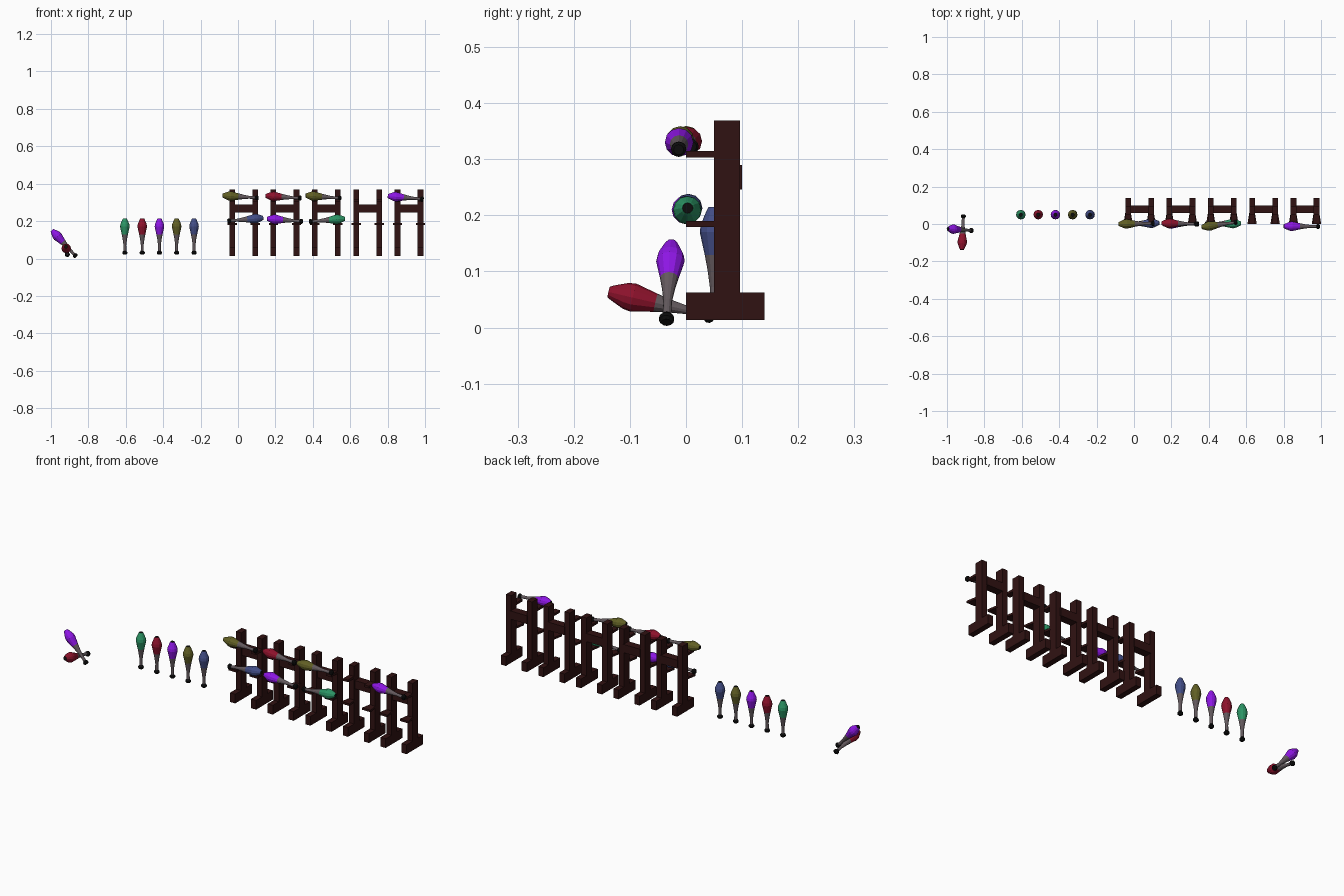
import bpy, bmesh, math
from mathutils import Vector

if "Cube" in bpy.data.objects:
    bpy.data.objects.remove(bpy.data.objects["Cube"])


def mat(name, rgb):
    m = bpy.data.materials.new(name)
    m.diffuse_color = (*rgb, 1)
    m.use_nodes = True
    m.node_tree.nodes["Principled BSDF"].inputs["Base Color"].default_value = m.diffuse_color
    return m


WOOD = mat("dark wood", (0.03, 0.006, 0.006))
GREY = mat("handle grey", (0.125, 0.1, 0.11))
BLACK = mat("black", (0.004, 0.004, 0.004))
PURPLE = mat("purple", (0.27, 0.008, 0.78))
RED = mat("red", (0.27, 0.006, 0.025))
GREEN = mat("green", (0.025, 0.3, 0.13))
OLIVE = mat("olive", (0.12, 0.115, 0.018))
BLUE = mat("blue", (0.055, 0.075, 0.24))


def finish(bm, name, mats):
    bmesh.ops.recalc_face_normals(bm, faces=bm.faces[:])
    me = bpy.data.meshes.new(name)
    bm.to_mesh(me)
    bm.free()
    for m in mats:
        me.materials.append(m)
    ob = bpy.data.objects.new(name, me)
    bpy.context.collection.objects.link(ob)
    return ob


def box(bm, x0, x1, y0, y1, z0, z1, flare=0):
    """Box whose front (y0) end can be wider by flare on both sides."""
    plan = [(x0 - flare, y0), (x1 + flare, y0), (x1, y1), (x0, y1)]
    lo = [bm.verts.new((x, y, z0)) for x, y in plan]
    hi = [bm.verts.new((x, y, z1)) for x, y in plan]
    bm.faces.new(lo[::-1])
    bm.faces.new(hi)
    for i in range(4):
        j = (i + 1) % 4
        bm.faces.new((lo[i], lo[j], hi[j], hi[i]))


# Club profile: radius, height, material of the band above (0 black, 1 grey, 2 colour)
PROFILE = [(.009, 0, 0), (.0135, .005, 0), (.0135, .012, 0), (.008, .019, 1),
           (.0075, .05, 1), (.0115, .08, 1), (.0165, .107, 2), (.0255, .148, 2),
           (.0235, .162, 2), (.013, .187, 2), (.0095, .193, 0)]
SIDES = 12


def club(name, colour, knob, tip):
    """Lathed juggling club running from the knob end towards the tip."""
    knob, tip = Vector(knob), Vector(tip)
    rot = (tip - knob).to_track_quat('Z', 'Y')
    bm = bmesh.new()
    rings = []
    for r, z, _ in PROFILE:
        rings.append([bm.verts.new(knob + rot @ Vector((
            r * math.cos(math.tau * i / SIDES), r * math.sin(math.tau * i / SIDES), z)))
            for i in range(SIDES)])
    for k in range(len(rings) - 1):
        for i in range(SIDES):
            j = (i + 1) % SIDES
            f = bm.faces.new((rings[k][i], rings[k][j], rings[k + 1][j], rings[k + 1][i]))
            f.material_index = PROFILE[k][2]
    bm.faces.new(rings[0][::-1])
    bm.faces.new(rings[-1])
    return finish(bm, name, [BLACK, GREY, colour])


# Five racks: two posts with feet, hooks at two heights, and a crossbar
for n in range(5):
    c = 0.03 + 0.221 * n
    bm = bmesh.new()
    for s in (-1, 1):
        a, b = c + s * 0.0615 - 0.015, c + s * 0.0615 + 0.015
        box(bm, a, b, 0.05, 0.096, 0.015, 0.369)            # post
        box(bm, a, b, 0.0, 0.14, 0.013, 0.062)              # foot
        box(bm, a, b, 0.0, 0.06, 0.303, 0.315)              # upper hook
        box(bm, a, b, 0.0, 0.06, 0.179, 0.19, flare=0.01)   # lower flared hook
    box(bm, c - 0.05, c + 0.05, 0.058, 0.1, 0.246, 0.29)    # crossbar
    finish(bm, f"rack_{n + 1}", [WOOD])

# Standing row
for n, (x, col) in enumerate(zip((-.605, -.512, -.42, -.328, -.235),
                                 (GREEN, RED, PURPLE, OLIVE, BLUE))):
    club(f"standing_club_{n + 1}", col, (x, .05, .022), (x, .05, .215))

# Clubs resting on the racks
club("upper_club_1", OLIVE, (.11, .003, .324), (-.085, 0, .337))
club("upper_club_2", RED, (.34, 0, .322), (.148, .004, .335))
club("upper_club_3", OLIVE, (.552, .01, .322), (.36, -.017, .337))
club("upper_club_4", PURPLE, (.993, -.013, .317), (.80, -.012, .334))
club("lower_club_1", BLUE, (-.057, 0, .2), (.136, .005, .217))
club("lower_club_2", PURPLE, (.347, 0, .198), (.155, 0, .213))
club("lower_club_3", GREEN, (.38, 0, .197), (.573, .003, .213))

# Two fallen clubs crossing each other
club("fallen_club_1", PURPLE, (-.864, -.035, .009), (-.99, -.026, .146))
club("fallen_club_2", RED, (-.912, .05, .02), (-.92, -.14, .064))
